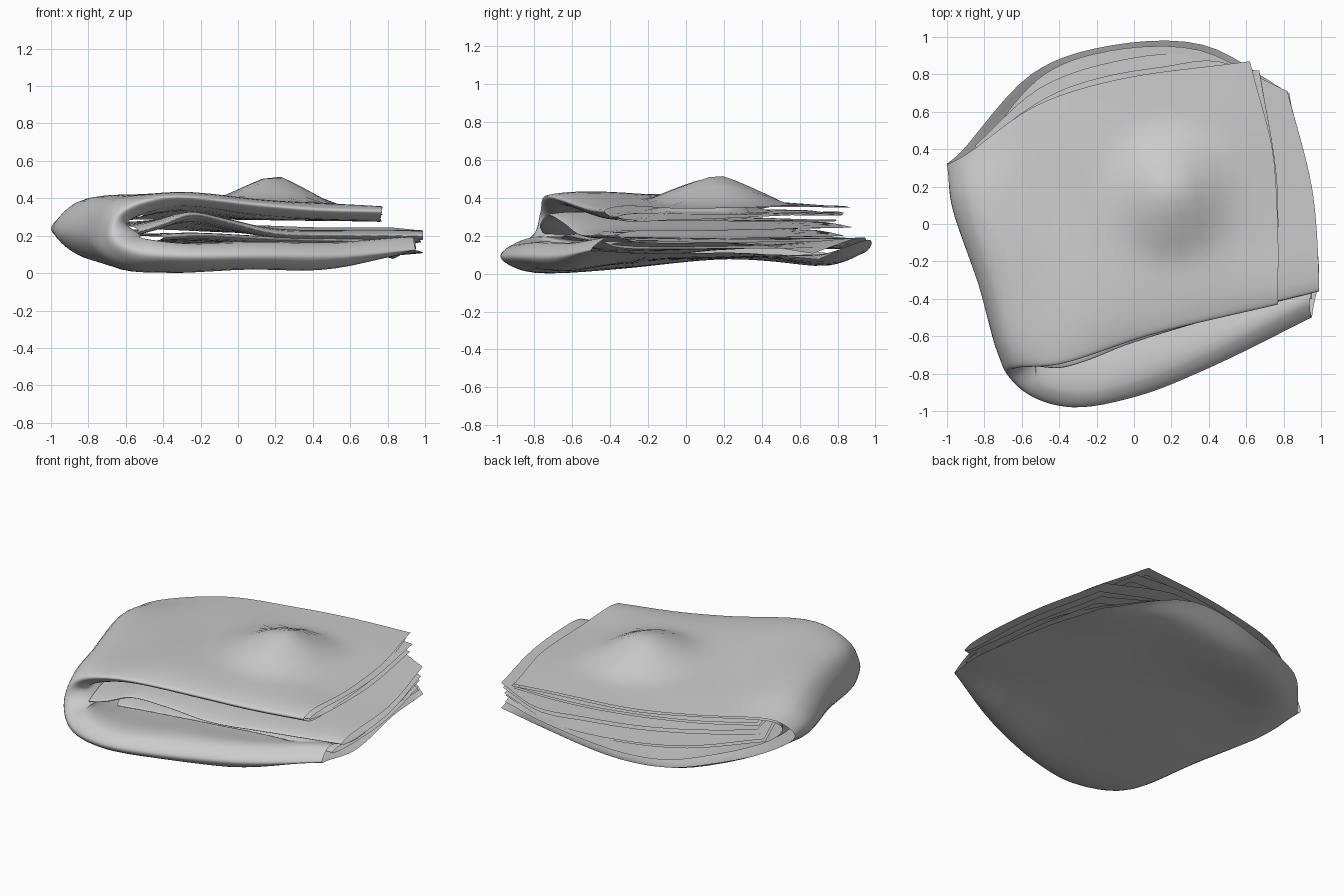
import bpy, math
from mathutils import Vector

if "Cube" in bpy.data.objects:
    bpy.data.objects.remove(bpy.data.objects["Cube"])

def spline(pts, n):
    """Centripetal Catmull-Rom through pts, n steps per span."""
    p = [2 * pts[0] - pts[1]] + pts + [2 * pts[-1] - pts[-2]]
    out = []
    for i in range(1, len(p) - 2):
        t = [0.0]
        for k in range(3):
            t.append(t[-1] + max((p[i + k] - p[i + k - 1]).length, 1e-4) ** 0.5)
        for s in range(n):
            u = t[1] + (t[2] - t[1]) * s / n
            q = p[i - 1:i + 3]
            a = [q[k].lerp(q[k + 1], (u - t[k]) / (t[k + 1] - t[k])) for k in range(3)]
            b = [a[k].lerp(a[k + 1], (u - t[k]) / (t[k + 2] - t[k])) for k in range(2)]
            out.append(b[0].lerp(b[1], (u - t[1]) / (t[2] - t[1])))
    return out + [pts[-1].copy()]

def sheet(name, rows, n, shape=None):
    """Smooth cloth surface lofted through rows of control points."""
    lines = [spline(r, n) for r in rows]
    cols = [spline(list(c), n) for c in zip(*lines)]
    h = len(cols[0])
    verts = [shape(v) if shape else v for c in cols for v in c]
    for v in verts:
        v.z = max(v.z, 0)
    faces = [(i * h + j, (i + 1) * h + j, (i + 1) * h + j + 1, i * h + j + 1)
             for i in range(len(cols) - 1) for j in range(h - 1)]
    me = bpy.data.meshes.new(name)
    me.from_pydata(verts, [], faces)
    me.polygons.foreach_set("use_smooth", [True] * len(faces))
    ob = bpy.data.objects.new(name, me)
    bpy.context.collection.objects.link(ob)
    return ob

V = lambda pts: [Vector(p) for p in pts]

# Outer wrap: each row runs bottom right -> left fold -> top right
back = V([(.83, .70, .08), (.36, .96, .18), (-.2, .94, .11), (-.55, .8, .1), (-.93, .38, .17),
          (-1, .32, .24), (-.9, .37, .33), (-.53, .63, .36), (-.1, .77, .36), (.62, .87, .35)])
mid1 = V([(.9, .3, .11), (.45, .35, .09), (-.1, .32, .09), (-.5, .25, .085), (-.85, .1, .09),
          (-.975, .1, .22), (-.87, .13, .37), (-.45, .25, .39), (.1, .32, .38), (.74, .4, .35)])
mid2 = V([(.99, -.25, .11), (.5, -.3, .065), (0, -.35, .045), (-.4, -.35, .03), (-.71, -.35, .05),
          (-.83, -.33, .2), (-.75, -.33, .38), (-.4, -.2, .42), (.15, -.1, .39), (.77, -.05, .35)])
front = V([(.95, -.5, .12), (.4, -.77, .09), (.02, -.92, .09), (-.33, -.98, .09), (-.55, -.92, .12),
           (-.67, -.8, .21), (-.63, -.77, .32), (-.4, -.75, .41), (.1, -.59, .36), (.77, -.43, .33)])

def inward(row, dz, dy, pull):
    """Offset a row towards the inside of the wrap."""
    out = []
    for p in row:
        side = max(-1, min(1, (p.z - .22) / .1))
        left = max(0, 1 - abs(side)) if p.x < -.4 else 0
        out.append(p + Vector((pull * (.3 + left) if p.x < -.3 else -.01, dy, -side * dz)))
    return out

belly = [a.lerp(b, .8) + Vector((-.02 if a.x < -.5 else 0, 0, .02 if b.z > .25 else -.06 * (b.x < .9)))
         for a, b in zip(mid2, front)]
rear = [a.lerp(b, .25) - Vector((0, 0, .05 * (a.z < .2 and abs(a.x) < .6)))
        for a, b in zip(back, mid1)]

def peak(v):
    # raised crease on the upper sheet
    if v.z > .33:
        d = math.hypot((v.x - .2) / .32, (v.y - .17) / .38)
        v.z += .15 * max(0, 1 - d)
    v.z += .006 * math.sin(6 * v.x + 3 * v.y) * math.cos(5 * v.y)
    return v

tuck = inward(front, .05, .09, .12)
for p in tuck[:5]:
    p.z += .02
sheet("outer_wrap", [back, rear, mid1, mid2, belly, front, tuck, inward(mid2, .06, 0, .15),
                     inward(mid1, .05, 0, .15), inward(back, .03, -.03, .1)], 6, peak)

# Inner folds: doubled sheets creased along the front edge
def fold(name, crease, rear, gap):
    def row(f, dz):
        return [a.lerp(b, f) + Vector((.05 * math.sin(math.pi * f) * (a.x > .6), 0, dz))
                for a, b in zip(crease, rear)]
    sheet(name, [row(1, gap * .6), row(.5, gap * .5), row(.06, gap * .5), row(0, 0),
                 row(.06, -gap * .5), row(.5, -gap * .6), row(.97, -gap * .5)], 5)

fold("middle_fold",
     V([(-.53, -.76, .22), (-.4, -.77, .26), (-.25, -.73, .31), (-.05, -.65, .27), (.2, -.57, .21),
        (.55, -.47, .2), (.99, -.36, .2)]),
     V([(-.8, .42, .24), (-.62, .58, .25), (-.4, .71, .25), (-.15, .79, .24), (.15, .84, .23),
        (.45, .87, .22), (.82, .71, .22)]), .04)
fold("lower_fold",
     V([(-.4, -.66, .19), (-.2, -.64, .2), (.2, -.53, .18), (.6, -.45, .17), (.95, -.4, .15)]),
     V([(-.85, .42, .2), (-.5, .73, .18), (-.1, .87, .17), (.3, .9, .17), (.82, .68, .15)]), .03)
fold("upper_fold",
     V([(-.5, -.66, .32), (-.3, -.6, .36), (.1, -.48, .31), (.4, -.4, .3), (.76, -.36, .3)]),
     V([(-.8, .42, .29), (-.5, .62, .3), (-.1, .76, .3), (.3, .83, .3), (.67, .82, .29)]), .03)
